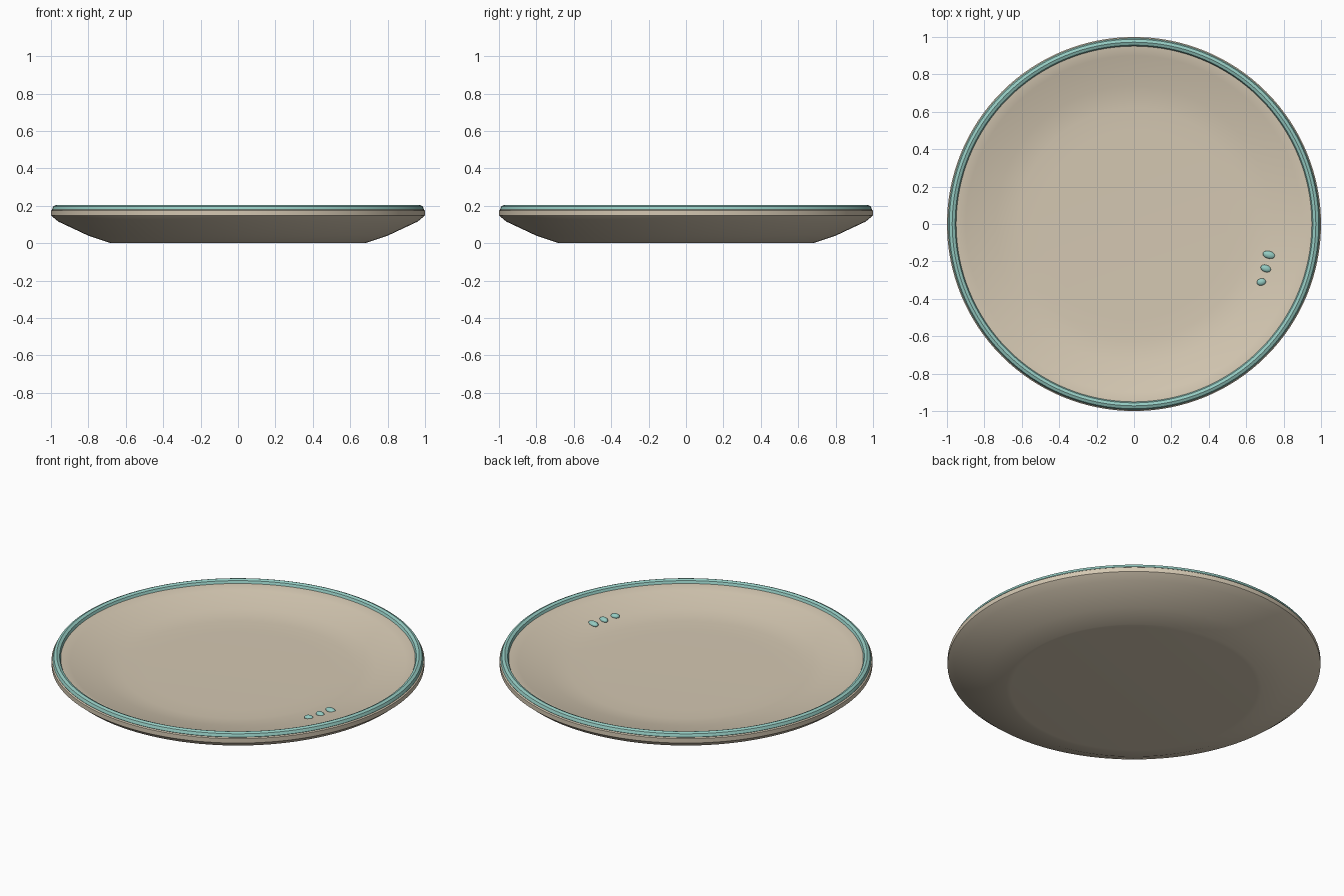
import bpy, bmesh, math
from mathutils import Matrix

cube = bpy.data.objects.get("Cube")
if cube:
    bpy.data.objects.remove(cube, do_unlink=True)


def material(name, colour):
    mat = bpy.data.materials.new(name)
    mat.use_nodes = True
    mat.diffuse_color = colour
    mat.node_tree.nodes["Principled BSDF"].inputs["Base Color"].default_value = colour
    return mat


beige = material("warm beige glaze", (0.66, 0.575, 0.445, 1))
teal = material("soft teal glaze", (0.30, 0.60, 0.54, 1))


def finish(bm, name, mat, angle=40):
    bmesh.ops.recalc_face_normals(bm, faces=bm.faces)
    mesh = bpy.data.meshes.new(name)
    bm.to_mesh(mesh)
    bm.free()
    mesh.materials.append(mat)
    obj = bpy.data.objects.new(name, mesh)
    bpy.context.collection.objects.link(obj)
    bpy.ops.object.select_all(action="DESELECT")
    obj.select_set(True)
    bpy.context.view_layer.objects.active = obj
    bpy.ops.object.shade_smooth_by_angle(angle=math.radians(angle))
    return obj


def lathe(name, profile, mat, closed=False, angle=40, steps=128):
    """Spin an (r, z) profile around the vertical axis."""
    bm = bmesh.new()
    verts = [bm.verts.new((r, 0, z)) for r, z in profile]
    edges = [bm.edges.new(pair) for pair in zip(verts, verts[1:])]
    if closed:
        edges.append(bm.edges.new((verts[-1], verts[0])))
    bmesh.ops.spin(bm, geom=verts + edges, cent=(0, 0, 0), axis=(0, 0, 1),
                   angle=math.tau, steps=steps, use_duplicate=False)
    bmesh.ops.remove_doubles(bm, verts=bm.verts, dist=0.0005)
    return finish(bm, name, mat, angle)


# Plate body: underside, outer edge, rim, then the shallow well
lathe("plate_body", [
    (0, 0), (0.66, 0), (0.685, 0.002), (0.80, 0.04), (0.96, 0.115), (1.0, 0.148),
    (1.0, 0.174), (0.99, 0.181), (0.955, 0.184),
    (0.90, 0.168), (0.82, 0.148), (0.74, 0.130), (0.68, 0.120),
    (0.62, 0.115), (0.50, 0.113), (0, 0.113)], beige)

# Faceted glazed band around the rim
ring = [(0.972 + 0.022 * math.cos(a), 0.181 + 0.023 * math.sin(a))
        for a in (math.tau * i / 8 for i in range(8))]
lathe("rim_band", ring, teal, closed=True, angle=30)

# Three level dabs, their outer ends sunk into the sloping side of the well
dabs = [(0.722, -0.165, 0.034, 0.020, -14),
        (0.705, -0.238, 0.029, 0.019, -20),
        (0.681, -0.310, 0.025, 0.019, 12)]
for i, (x, y, length, width, turn) in enumerate(dabs):
    bm = bmesh.new()
    bmesh.ops.create_uvsphere(bm, u_segments=24, v_segments=12, radius=1)
    z = 0.132 + (math.hypot(x, y) - 0.74) * 0.2
    bm.transform(Matrix.Translation((x, y, z))
                 @ Matrix.Rotation(math.radians(turn), 4, "Z")
                 @ Matrix.Diagonal((length, width, 0.014, 1)))
    finish(bm, f"glaze_dab_{i + 1}", teal)
